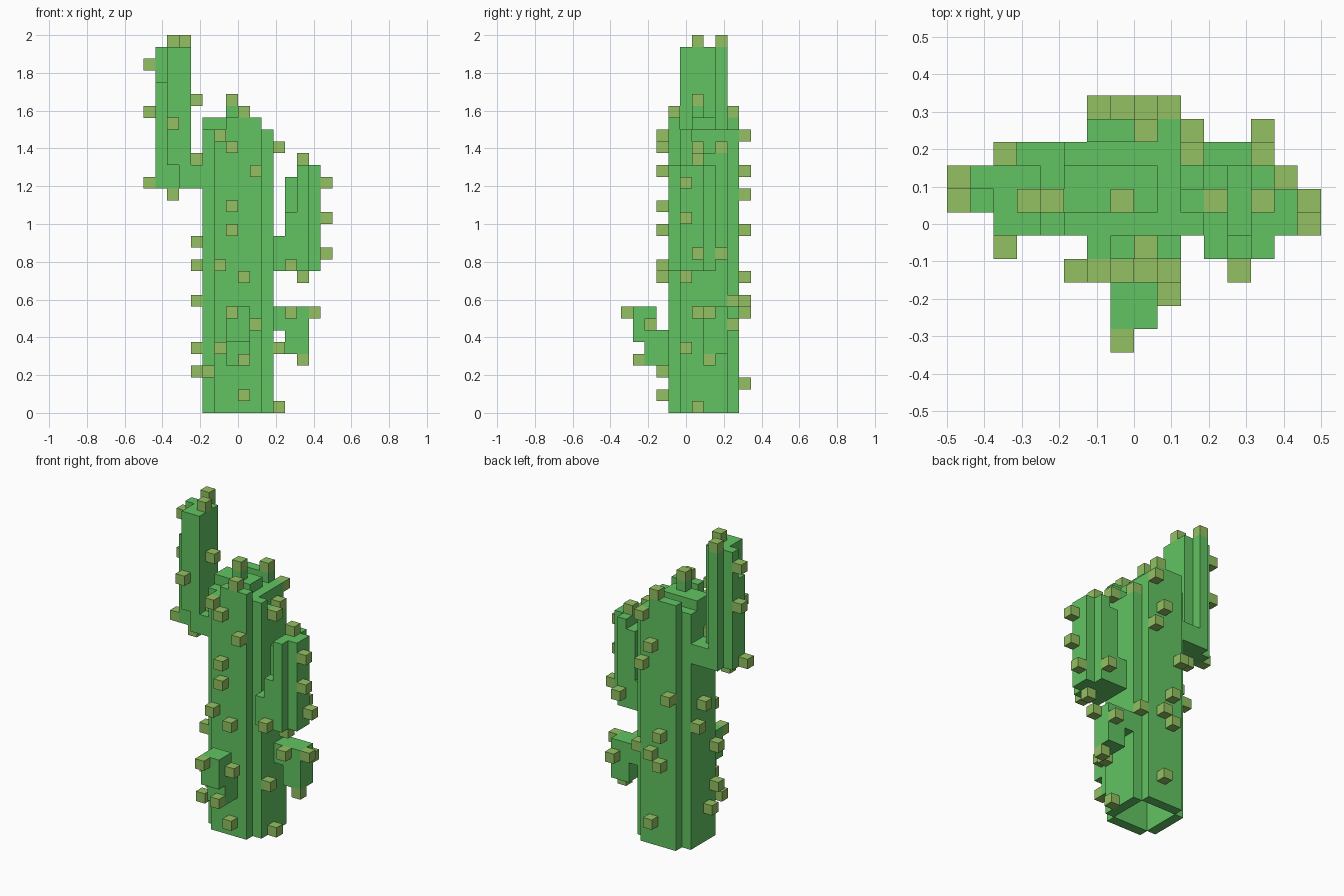
import bpy, bmesh
from mathutils import Vector

cube = bpy.data.objects.get("Cube")
if cube:
    bpy.data.objects.remove(cube, do_unlink=True)

U = 1 / 16                                # edge of one block
ORIGIN = Vector((-0.5, -0.34375, 0.0))    # corner of block (0, 0, 0)
X, Y, Z = range(3)


def material(name, color):
    m = bpy.data.materials.new(name)
    m.use_nodes = True
    m.diffuse_color = color
    m.node_tree.nodes["Principled BSDF"].inputs["Base Color"].default_value = color
    return m


GREEN = material("cactus_green", (0.122, 0.552, 0.122, 1))
OLIVE = material("spine_olive", (0.292, 0.533, 0.122, 1))


def box(x0, x1, y0, y1, z0, z1):
    """Set of blocks in half-open ranges."""
    return {(x, y, z) for x in range(x0, x1) for y in range(y0, y1) for z in range(z0, z1)}


def finish(name, bm, mat):
    me = bpy.data.meshes.new(name)
    bm.to_mesh(me)
    bm.free()
    me.materials.append(mat)
    bpy.context.collection.objects.link(bpy.data.objects.new(name, me))


def body(name, cells):
    """Skin a set of blocks, leaving out the faces between neighbours."""
    bm = bmesh.new()
    for c in cells:
        for axis in (X, Y, Z):
            a, b = (axis + 1) % 3, (axis + 2) % 3
            for side in (0, 1):
                n = list(c)
                n[axis] += 2 * side - 1
                if tuple(n) in cells:
                    continue
                verts = []
                for s, t in ((0, 0), (1, 0), (1, 1), (0, 1)):
                    p = list(c)
                    p[axis] += side
                    p[a] += s if side else t
                    p[b] += t if side else s
                    verts.append(bm.verts.new(ORIGIN + Vector(p) * U))
                bm.faces.new(verts)
    bmesh.ops.remove_doubles(bm, verts=bm.verts, dist=1e-4)
    bmesh.ops.dissolve_limit(bm, angle_limit=0.01, verts=bm.verts, edges=bm.edges)
    finish(name, bm, GREEN)


def spines(name, axis, layer, *spots):
    """One-block spines lying in a single layer across the given axis."""
    bm = bmesh.new()
    for spot in spots:
        p = list(spot)
        p.insert(axis, layer)
        cube_verts = bmesh.ops.create_cube(bm, size=U)["verts"]
        centre = ORIGIN + (Vector(p) + Vector((0.5, 0.5, 0.5))) * U
        bmesh.ops.translate(bm, vec=centre, verts=cube_verts)
    finish(name, bm, OLIVE)


# Trunk: ribbed square with notched corners and an open hollow base
trunk = box(6, 10, 4, 10, 0, 25) | box(5, 11, 5, 9, 0, 24) | box(5, 6, 6, 8, 24, 25)
trunk -= box(6, 10, 5, 9, 0, 21)
# Uneven crown: low corners, grooves and a stepped left edge
trunk -= box(6, 7, 4, 5, 24, 25) | box(9, 10, 9, 10, 24, 25)
trunk -= box(6, 10, 5, 6, 24, 25) | box(6, 10, 8, 9, 24, 25) | box(9, 10, 6, 8, 24, 25)
trunk -= box(10, 11, 7, 9, 22, 24) | box(10, 11, 6, 7, 23, 24)
trunk |= box(7, 8, 6, 7, 25, 26)
body("trunk", trunk)
spines("trunk_front_spines", Y, 3, (6, 23), (7, 22), (9, 20), (7, 17), (7, 15),
       (6, 12), (8, 11), (6, 5), (5, 3), (8, 1))
spines("trunk_back_spines", Y, 10, (9, 23), (8, 20), (9, 18), (6, 15),
       (7, 11), (8, 9), (7, 8), (8, 2))
spines("trunk_right_spines", X, 4, (7, 14), (8, 12), (5, 9), (5, 5), (6, 3))
spines("trunk_left_spines", X, 11, (6, 22), (5, 5), (6, 0))
spines("trunk_corner_spines", X, 10, (8, 22), (9, 9))
spines("trunk_top_spines", Z, 25, (8, 4), (8, 9))
spines("trunk_peak_spine", Z, 26, (7, 6))

# Tall arm on the right side
tall = box(2, 4, 5, 9, 19, 31) | box(1, 2, 6, 8, 19, 31) | box(4, 5, 5, 9, 19, 21)
tall -= box(1, 2, 6, 7, 28, 31) | box(3, 4, 8, 9, 21, 31) | box(2, 3, 5, 6, 19, 21)
body("tall_arm", tall)
spines("tall_arm_top_spines", Z, 31, (2, 8), (3, 6))
spines("tall_arm_outer_spines", X, 0, (7, 29), (7, 25), (6, 19))
spines("tall_arm_inner_spines", X, 4, (6, 26), (6, 21))
spines("tall_arm_front_spine", Y, 4, (2, 24))
spines("tall_arm_bottom_spine", Z, 18, (2, 6))

# Shorter arm on the left side
short = box(12, 14, 4, 8, 12, 21) | box(14, 15, 5, 7, 12, 21) | box(11, 12, 4, 8, 12, 15)
short -= box(12, 13, 4, 8, 20, 21) | box(12, 13, 4, 5, 17, 21)
body("short_arm", short)
spines("short_arm_top_spine", Z, 21, (13, 6))
spines("short_arm_outer_spines", X, 15, (5, 19), (5, 16), (6, 13))
spines("short_arm_front_spine", Y, 3, (12, 12))
spines("short_arm_back_spine", Y, 8, (13, 13))
spines("short_arm_bottom_spine", Z, 11, (13, 5))

# Small bud on the left side
body("side_bud", box(11, 14, 7, 9, 7, 9) | box(12, 14, 7, 9, 5, 7))
spines("side_bud_outer_spine", X, 14, (7, 8))
spines("side_bud_front_spine", Y, 6, (12, 8))
spines("side_bud_back_spine", Y, 9, (13, 7))
spines("side_bud_bottom_spine", Z, 4, (13, 7))

# Small bud on the front
body("front_bud", box(7, 9, 1, 3, 6, 9) | box(7, 9, 2, 4, 4, 7))
spines("front_bud_front_spine", Y, 0, (7, 8))
spines("front_bud_side_spine", X, 9, (2, 7))
spines("front_bud_lower_spine", Y, 1, (8, 4))
